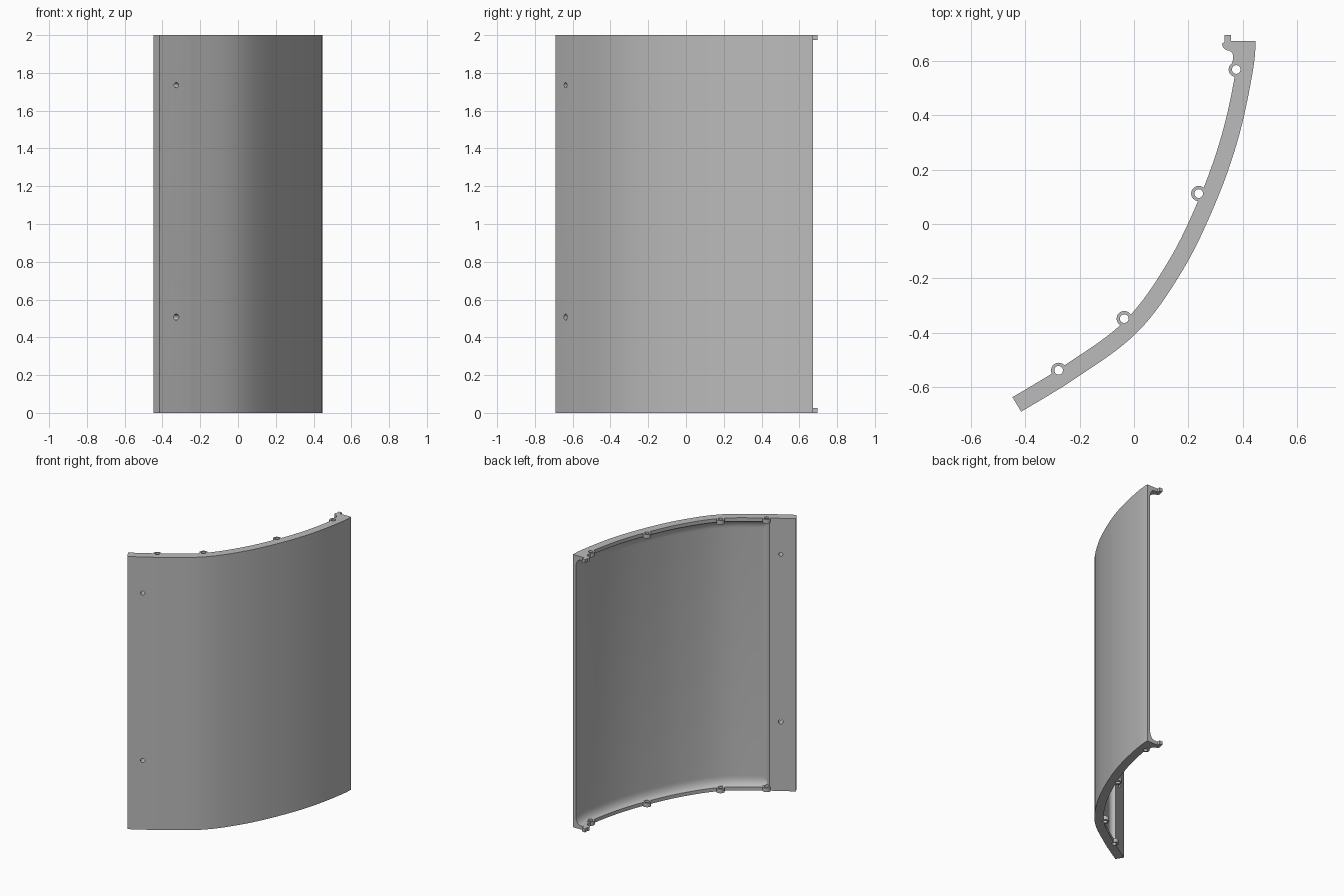
import bpy, bmesh, math
from mathutils import Vector, Matrix
from mathutils.geometry import interpolate_bezier

if "Cube" in bpy.data.objects:
    bpy.data.objects.remove(bpy.data.objects["Cube"], do_unlink=True)

HEIGHT, THICK, POCKET = 2.0, 0.062, 0.038
LIP, FILLET, STRIP = 0.026, 0.065, 0.18

grey = bpy.data.materials.new("plain_grey")
grey.use_nodes = True
colour = (0.5, 0.5, 0.5, 1)
grey.diffuse_color = colour
grey.node_tree.nodes["Principled BSDF"].inputs["Base Color"].default_value = colour


def finish(name, bm):
    bmesh.ops.recalc_face_normals(bm, faces=bm.faces)
    mesh = bpy.data.meshes.new(name)
    bm.to_mesh(mesh)
    bm.free()
    mesh.materials.append(grey)
    obj = bpy.data.objects.new(name, mesh)
    bpy.context.collection.objects.link(obj)
    return obj


def smooth(obj):
    bpy.ops.object.select_all(action="DESELECT")
    obj.select_set(True)
    bpy.context.view_layer.objects.active = obj
    bpy.ops.object.shade_smooth_by_angle(angle=math.radians(30))


def cylinder(bm, centre, axis, radius, length):
    turn = Vector((0, 0, 1)).rotation_difference(axis).to_matrix().to_4x4()
    bmesh.ops.create_cone(bm, cap_ends=True, segments=24, radius1=radius, radius2=radius,
                          depth=length, matrix=Matrix.Translation(centre) @ turn)


# Outer plan curve, smoothed through a few points
knots = [Vector(p) for p in ((-0.415, -0.69), (-0.237, -0.582), (0.01, -0.4), (0.179, -0.17),
                             (0.303, 0.085), (0.384, 0.317), (0.436, 0.557), (0.447, 0.673))]
last = len(knots) - 1
tangents = [(knots[min(i + 1, last)] - knots[max(i - 1, 0)]).normalized() for i in range(last + 1)]
tangents[-1] = Vector((0, 1))
path = []
for i in range(last):
    a, b = knots[i], knots[i + 1]
    reach = (b - a).length / 3
    path += interpolate_bezier(a, a + tangents[i] * reach, b - tangents[i + 1] * reach, b, 40)[:-1]
path.append(knots[-1])
lengths = [0.0]
for a, b in zip(path, path[1:]):
    lengths.append(lengths[-1] + (b - a).length)
total = lengths[-1]


def point_at(s):
    for i in range(1, len(path)):
        if s <= lengths[i] + 1e-6:
            return path[i - 1].lerp(path[i], (s - lengths[i - 1]) / (lengths[i] - lengths[i - 1]))
    return path[-1].copy()


# Stations along the curve and up the height, with the pocket fillet at each rim
ramp = [(1 - math.cos(k * math.pi / 16), math.sin(k * math.pi / 16)) for k in range(9)]
side = [(0, 0), (STRIP / 2, 0)] + [(STRIP + 0.045 * t, f) for t, f in ramp]
begin = side[-1][0]
side += [(begin + (total - begin) * k / 48, 1) for k in range(1, 49)]
low = [(0, 0)] + [(LIP + FILLET * t, f) for t, f in ramp]
rows = low + [(HEIGHT / 2, 1)] + [(HEIGHT - z, f) for z, f in reversed(low)]

# Curved panel with a recessed inner face
bm = bmesh.new()
outer, inner = [], []
for s, across in side:
    p = point_at(s)
    d = (point_at(min(s + 0.01, total)) - point_at(max(s - 0.01, 0))).normalized()
    n = Vector((-1, 0)) if s > total - 1e-5 else Vector((-d.y, d.x))
    outer.append([bm.verts.new((p.x, p.y, z)) for z, f in rows])
    inner.append([])
    for z, f in rows:
        q = p + n * (THICK - POCKET * min(f, across))
        inner[-1].append(bm.verts.new((q.x, min(q.y, 0.673), z)))
ni, nj = len(side) - 1, len(rows) - 1
for grid in (outer, inner):
    for i in range(ni):
        for j in range(nj):
            bm.faces.new((grid[i][j], grid[i + 1][j], grid[i + 1][j + 1], grid[i][j + 1]))
for j in (0, nj):
    for i in range(ni):
        bm.faces.new((outer[i][j], outer[i + 1][j], inner[i + 1][j], inner[i][j]))
for i in (0, ni):
    for j in range(nj):
        bm.faces.new((outer[i][j], outer[i][j + 1], inner[i][j + 1], inner[i][j]))
panel = finish("curved_panel", bm)

# Bolt holes through the rims and through the side strip
bosses = [(-0.277, -0.538), (-0.036, -0.348), (0.238, 0.112), (0.376, 0.568)]
bm = bmesh.new()
for x, y in bosses:
    cylinder(bm, Vector((x, y, HEIGHT / 2)), Vector((0, 0, 1)), 0.016, HEIGHT + 0.2)
for z, radius in ((0.507, 0.016), (1.735, 0.014)):
    cylinder(bm, Vector((-0.342, -0.613, z)), Vector((-0.53, 0.85, 0)).normalized(), radius, 0.2)
cutter = finish("hole_cutter", bm)
cutter.hide_render = True
cut = panel.modifiers.new("holes", "BOOLEAN")
cut.object, cut.operation, cut.solver = cutter, "DIFFERENCE", "EXACT"
bpy.context.view_layer.objects.active = panel
bpy.ops.object.modifier_apply(modifier=cut.name)
bpy.data.objects.remove(cutter, do_unlink=True)
smooth(panel)


# Ring bosses on both rims
def ring(name, x, y, z0, z1):
    bm = bmesh.new()
    loops = []
    for r, z in ((0.028, z0), (0.028, z1), (0.016, z1), (0.016, z0)):
        loops.append([bm.verts.new((x + r * math.cos(k * math.tau / 24),
                                    y + r * math.sin(k * math.tau / 24), z)) for k in range(24)])
    for a, b in zip(loops, loops[1:] + loops[:1]):
        for k in range(24):
            m = (k + 1) % 24
            bm.faces.new((a[k], a[m], b[m], b[k]))
    smooth(finish(name, bm))


# Hooked tab at the back corner of each rim
arc = [(0.351 + 0.027 * math.cos(a), 0.664 + 0.027 * math.sin(a))
       for a in (math.pi + k * math.pi / 16 for k in range(9))]
tab = [(0.44, 0.673), (0.357, 0.673), (0.357, 0.695), (0.332, 0.695), (0.332, 0.668)]
tab += arc + [(0.361, 0.63), (0.365, 0.618), (0.364, 0.605), (0.36, 0.59), (0.39, 0.595), (0.42, 0.6)]

for label, z0, z1 in (("lower", 0, 0.03), ("upper", HEIGHT - 0.03, HEIGHT)):
    for k, (x, y) in enumerate(bosses):
        ring(f"{label}_boss_{k + 1}", x, y, z0, z1)
    bm = bmesh.new()
    base = bm.faces.new([bm.verts.new((x, y, z0 if label == "lower" else z1 - LIP)) for x, y in tab])
    lifted = bmesh.ops.extrude_face_region(bm, geom=[base])["geom"]
    bmesh.ops.translate(bm, vec=(0, 0, LIP), verts=[v for v in lifted if isinstance(v, bmesh.types.BMVert)])
    smooth(finish(f"{label}_hook", bm))
